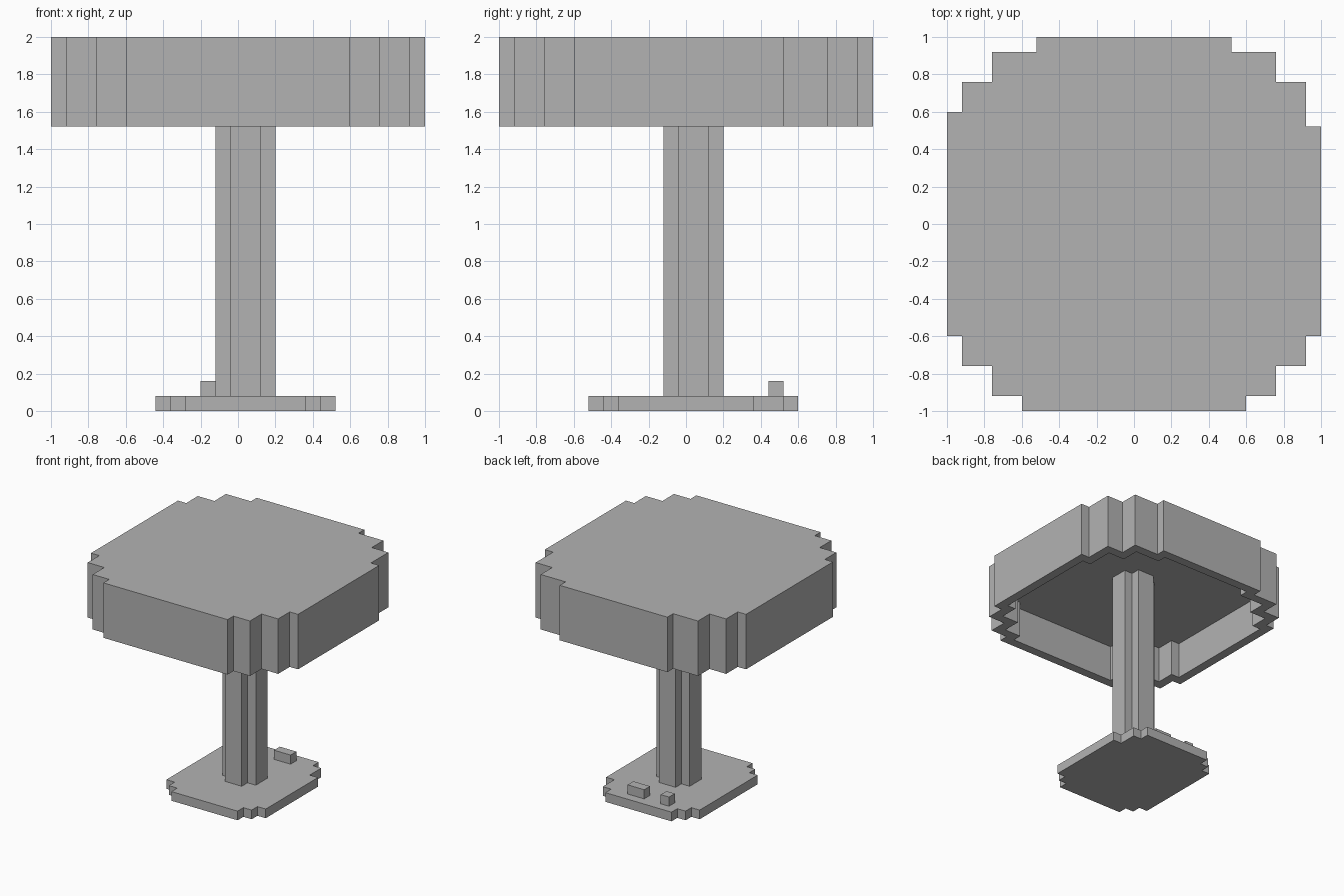
import bpy
import bmesh

V = 0.08  # size of one block

cube = bpy.data.objects.get("Cube")
if cube:
    bpy.data.objects.remove(cube, do_unlink=True)

grey = bpy.data.materials.new("plain grey")
grey.use_nodes = True
colour = (0.45, 0.45, 0.45, 1)
grey.diffuse_color = colour
grey.node_tree.nodes["Principled BSDF"].inputs["Base Color"].default_value = colour


def outline(rows):
    """Stepped plan from rows of (y start, y end, x left, x right)."""
    right = [(x, y) for y0, y1, _, x in rows for y in (y0, y1)]
    left = [(x, y) for y0, y1, x, _ in rows for y in (y0, y1)]
    return right + left[::-1]


def inset(rows, d):
    """Move every side of a stepped plan inwards by d."""
    shift = lambda y: y - d if y > 0 else y + d
    return [(shift(y0), shift(y1), l + d, r - d) for y0, y1, l, r in rows]


def loft(name, sections):
    """Skin matching plans at successive heights and cap both ends."""
    bm = bmesh.new()
    loops = [[bm.verts.new((x, y, z)) for x, y in outline(rows)]
             for rows, z in sections]
    n = len(loops[0])
    for a, b in zip(loops, loops[1:]):
        for i in range(n):
            j = (i + 1) % n
            bm.faces.new((a[i], a[j], b[j], b[i]))
    bm.faces.new(loops[0])
    bm.faces.new(loops[-1])
    bmesh.ops.remove_doubles(bm, verts=bm.verts, dist=0.0001)
    bmesh.ops.recalc_face_normals(bm, faces=bm.faces)
    mesh = bpy.data.meshes.new(name)
    bm.to_mesh(mesh)
    bm.free()
    mesh.materials.append(grey)
    obj = bpy.data.objects.new(name, mesh)
    bpy.context.collection.objects.link(obj)
    return obj


# Lampshade: stepped drum, hollow from below
shade = [(-1, -.92, -.6, .6), (-.92, -.76, -.76, .76), (-.76, -.6, -.92, .92),
         (-.6, .52, -1, 1), (.52, .6, -1, .92), (.6, .76, -.92, .92),
         (.76, .92, -.76, .76), (.92, 1, -.52, .52)]
hollow = inset(shade, V)
loft("lampshade", [(shade, 2), (shade, 1.52), (hollow, 1.52), (hollow, 1.84)])

# Stem: square post with notched corners
stem = [(-.12, -.04, -.04, .12), (-.04, .12, -.12, .2), (.12, .2, -.04, .12)]
loft("stem", [(stem, V), (stem, 1.84)])

# Base plate
base = [(-.52, -.44, -.28, .36), (-.44, -.36, -.36, .44), (-.36, .36, -.44, .52),
        (.36, .44, -.44, .44), (.44, .52, -.36, .44), (.52, .6, -.28, .36)]
loft("base", [(base, 0), (base, V)])

# Switch bar and button on the base
for name, x0, x1 in (("switch_bar", .04, .2), ("button", -.2, -.12)):
    plan = [(.44, .52, x0, x1)]
    loft(name, [(plan, V), (plan, 2 * V)])
